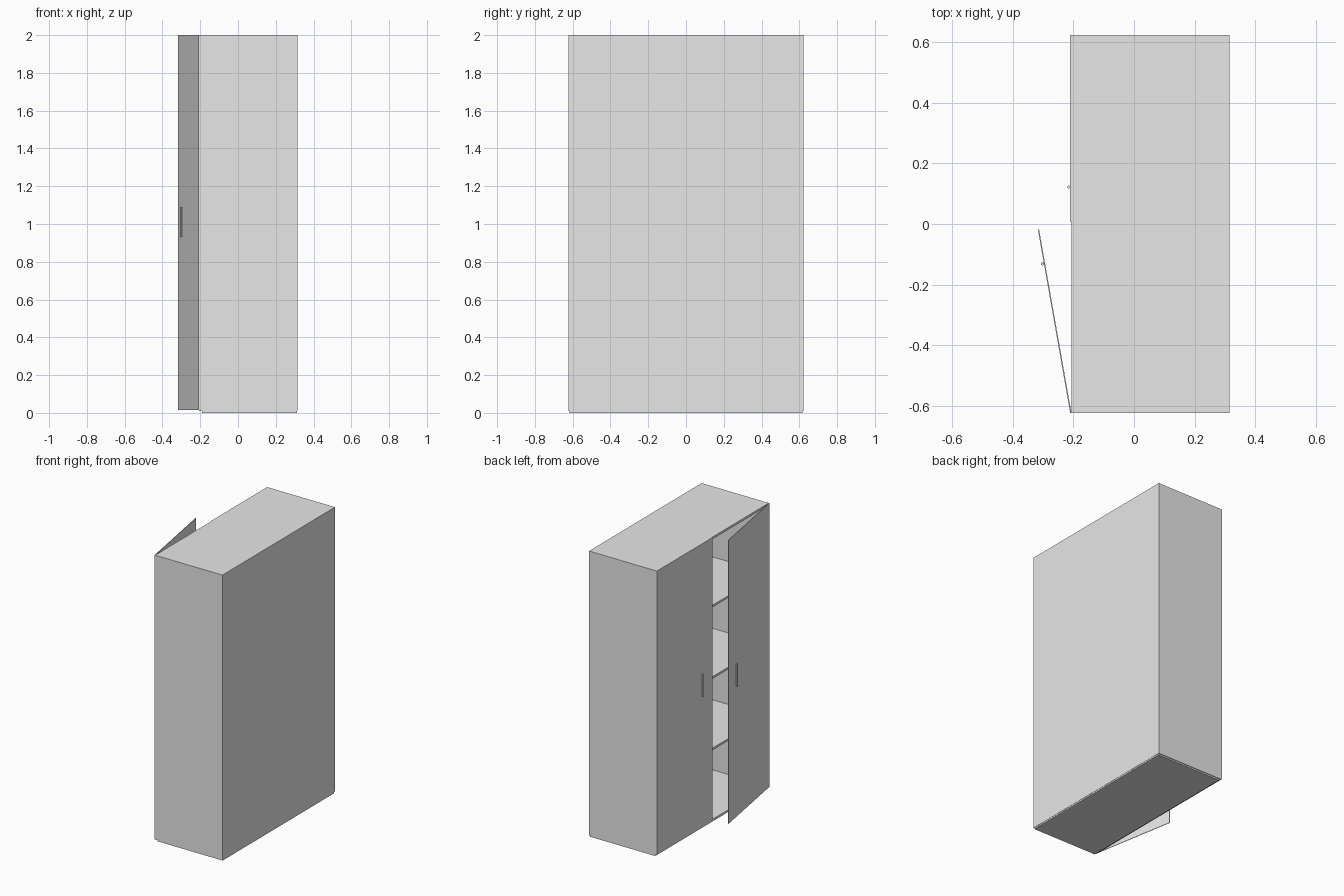
import bpy
from math import radians
from mathutils import Matrix, Vector

cube = bpy.data.objects.get("Cube")
if cube:
    bpy.data.objects.remove(cube, do_unlink=True)

# One plain grey finish
grey = bpy.data.materials.new("light_grey")
grey.use_nodes = True
grey.diffuse_color = (0.8, 0.8, 0.8, 1)
grey.node_tree.nodes["Principled BSDF"].inputs["Base Color"].default_value = grey.diffuse_color


def box(name, lo, hi):
    """Box between two opposite corners."""
    lo, hi = Vector(lo), Vector(hi)
    bpy.ops.mesh.primitive_cube_add(size=1)
    ob = bpy.context.object
    ob.name = name
    ob.data.transform(Matrix.Translation((lo + hi) / 2) @ Matrix.Diagonal((*(hi - lo), 1)))
    ob.data.materials.append(grey)
    return ob


def handle(name):
    """Upright bar on the outer face of a door, in hinge coordinates."""
    bpy.ops.mesh.primitive_cylinder_add(vertices=12, radius=0.005, depth=0.16)
    ob = bpy.context.object
    ob.name = name
    ob.data.transform(Matrix.Translation((-0.009, 0.5, 1.01)))
    ob.data.materials.append(grey)
    bpy.ops.object.shade_smooth_by_angle()
    return ob


FRONT, BACK = -0.206, 0.315     # door side and closed side
HALF = 0.622                    # half the width
WALL = 0.015
FLOOR, TOP = 0.01, 2.0

# Carcass
inner = HALF - WALL
for name, s in (("side_panel_hinge", -1), ("side_panel_far", 1)):
    ys = sorted((s * HALF, s * inner))
    box(name, (FRONT, ys[0], FLOOR), (BACK, ys[1], TOP))
box("top_panel", (FRONT, -inner, TOP - WALL), (BACK, inner, TOP))
box("bottom_panel", (FRONT, -inner, FLOOR), (BACK, inner, FLOOR + WALL))
box("rear_panel", (BACK - WALL, -inner, FLOOR + WALL), (BACK, inner, TOP - WALL))

# Recessed plinth under the floor
box("plinth", (FRONT + 0.015, 0.005 - HALF, 0), (BACK - 0.002, HALF - 0.005, FLOOR))

# Shelves
for i in range(1, 4):
    z = 0.5 * i
    box(f"shelf_{i}", (FRONT + 0.01, -inner, z), (BACK - WALL, inner, z + WALL))

# Doors: built at the hinge, then turned into place
for name, side, angle in (("open_door", -1, 10), ("closed_door", 1, 0)):
    place = (Matrix.Translation((FRONT, side * HALF, 0))
             @ Matrix.Rotation(radians(angle), 4, "Z")
             @ Matrix.Diagonal((1, -side, 1, 1)))
    parts = (box(name, (-0.004, 0, 0.015), (0, 0.613, TOP)), handle(name + "_handle"))
    for part in parts:
        part.data.transform(place)
        if side > 0:
            part.data.flip_normals()
